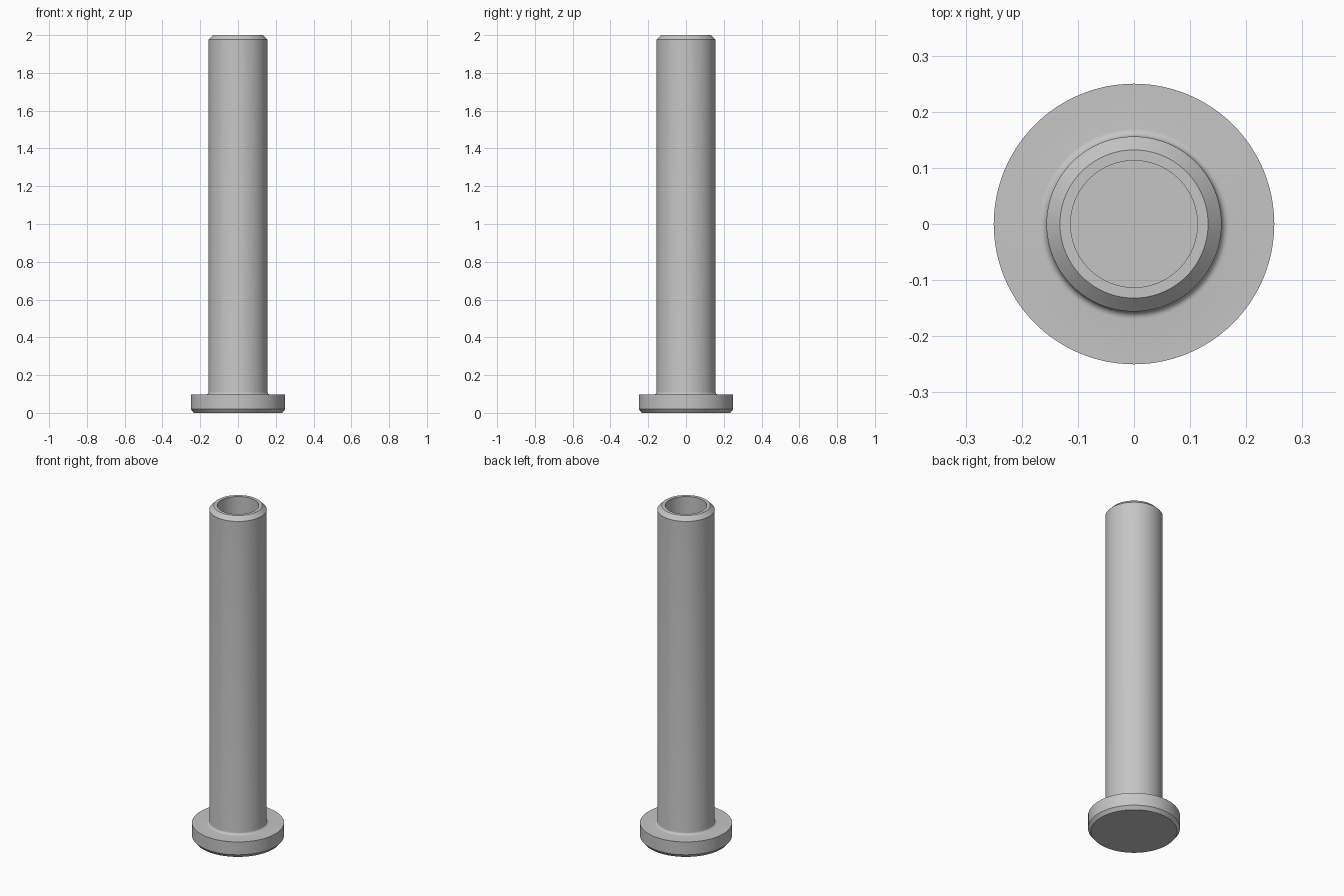
import bpy
import bmesh
import math

SEGMENTS = 96
SHANK_R, HEAD_R, BORE_R = 0.156, 0.25, 0.113
HEAD_TOP, FILLET, BORE_FLOOR = 0.097, 0.0135, 1.69

old = bpy.data.objects.get("Cube")
if old:
    bpy.data.objects.remove(old, do_unlink=True)

steel = bpy.data.materials.new("plain grey steel")
steel.use_nodes = True
grey = (0.56, 0.56, 0.56, 1)
steel.diffuse_color = grey
steel.node_tree.nodes["Principled BSDF"].inputs["Base Color"].default_value = grey


def fillet(steps=6):
    """Concave quarter round between the head and the shank."""
    for i in range(steps + 1):
        a = math.pi / 2 * i / steps
        yield (SHANK_R + FILLET * (1 - math.sin(a)),
               HEAD_TOP + FILLET * (1 - math.cos(a)))


def lathe(name, profile):
    """Spin a radius/height profile around z, with both ends on the axis."""
    bm = bmesh.new()
    verts = [bm.verts.new((r, 0, z)) for r, z in profile]
    edges = [bm.edges.new(pair) for pair in zip(verts, verts[1:])]
    bmesh.ops.spin(bm, geom=verts + edges, cent=(0, 0, 0), axis=(0, 0, 1),
                   angle=math.tau, steps=SEGMENTS, use_merge=True)
    bmesh.ops.remove_doubles(bm, verts=bm.verts, dist=1e-5)
    bmesh.ops.recalc_face_normals(bm, faces=bm.faces)
    mesh = bpy.data.meshes.new(name)
    bm.to_mesh(mesh)
    bm.free()
    mesh.materials.append(steel)
    obj = bpy.data.objects.new(name, mesh)
    bpy.context.collection.objects.link(obj)
    bpy.ops.object.select_all(action="DESELECT")
    obj.select_set(True)
    bpy.context.view_layer.objects.active = obj
    bpy.ops.object.shade_smooth_by_angle(angle=math.radians(25))
    return obj


# Chamfered head, filleted shank, chamfered tip and blind bore in one solid
head = [(0, 0), (0.234, 0), (HEAD_R, 0.02), (HEAD_R, HEAD_TOP)]
tip = [(SHANK_R, 1.976), (0.132, 2), (BORE_R, 2)]
bore = [(BORE_R, BORE_FLOOR), (0, BORE_FLOOR)]
lathe("headed_pin", head + list(fillet()) + tip + bore)
